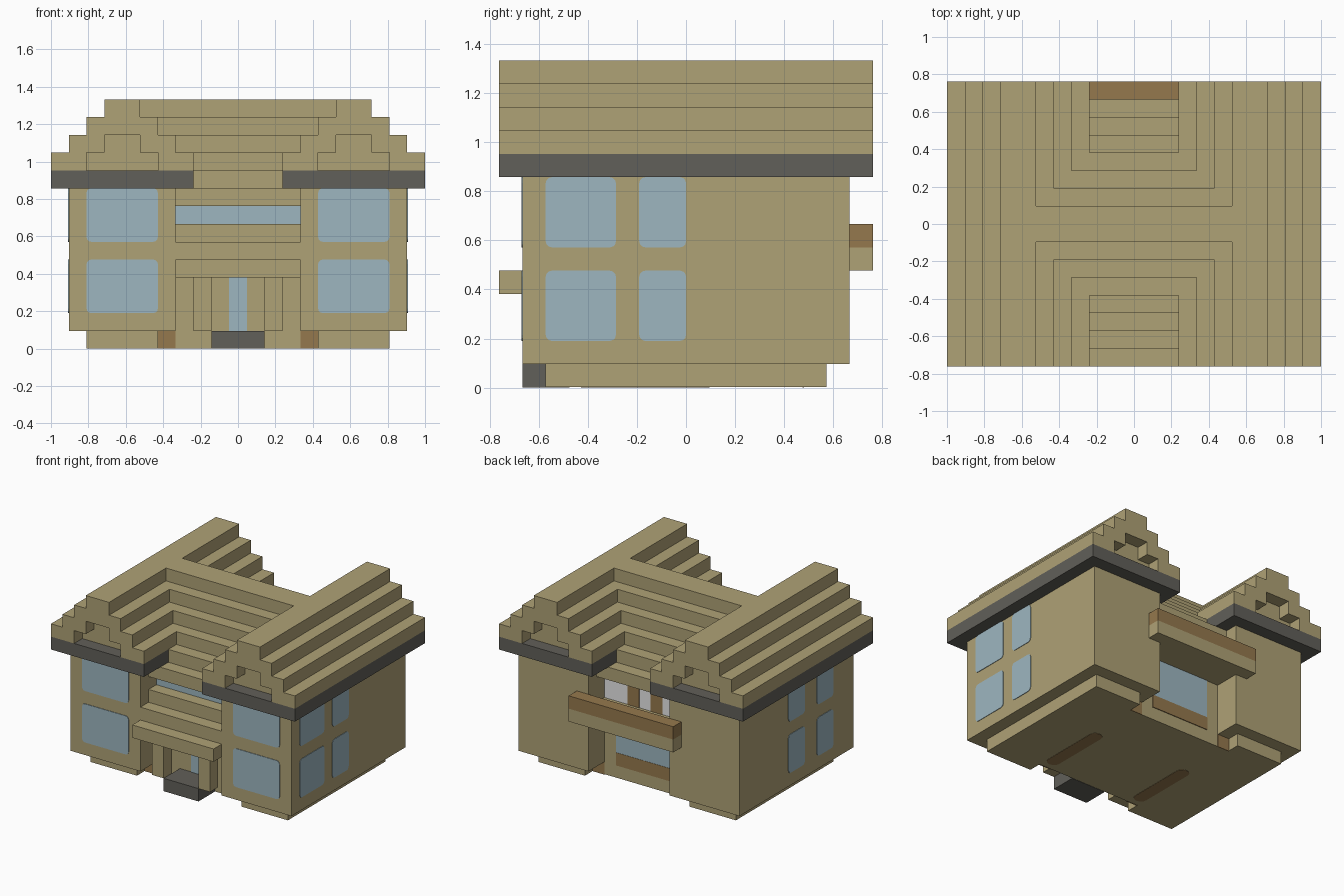
import bpy
import math

cube = bpy.data.objects.get("Cube")
if cube:
    bpy.data.objects.remove(cube, do_unlink=True)

U = 2 / 21  # one building block


def material(name, r, g, b):
    m = bpy.data.materials.new(name)
    m.use_nodes = True
    m.diffuse_color = (r, g, b, 1)
    node = next(n for n in m.node_tree.nodes if n.type == 'BSDF_PRINCIPLED')
    node.inputs["Base Color"].default_value = (r, g, b, 1)
    node.inputs["Roughness"].default_value = 0.8
    return m


SAND = material("sandstone", 0.43, 0.36, 0.18)
GREY = material("dark_stone", 0.12, 0.115, 0.10)
WOOD = material("brown_wood", 0.30, 0.19, 0.075)
GLASS = material("pale_blue_glass", 0.34, 0.47, 0.53)
WHITE = material("white_door", 0.92, 0.92, 0.92)


def add_mesh(name, verts, faces, mat):
    me = bpy.data.meshes.new(name)
    me.from_pydata([tuple(c * U for c in v) for v in verts], [], faces)
    me.materials.append(mat)
    ob = bpy.data.objects.new(name, me)
    bpy.context.collection.objects.link(ob)
    return ob


def box(name, x, y, z, mat=SAND):
    verts = [(a, b, c) for a in x for b in y for c in z]
    faces = [(0, 1, 3, 2), (4, 6, 7, 5), (0, 4, 5, 1),
             (2, 3, 7, 6), (0, 2, 6, 4), (1, 5, 7, 3)]
    return add_mesh(name, verts, faces, mat)


def both(name, x, y, z, mat=SAND):
    """Box on the left (+x) and its mirror on the right."""
    box("left_" + name, x, y, z, mat)
    box("right_" + name, (-x[1], -x[0]), y, z, mat)


def plate(name, a, b, place, mat, r=0.25):
    """Thin rounded plate; place maps (a, b, depth) to a position."""
    ring = []
    for i, (ca, cb) in enumerate(((a[1] - r, b[1] - r), (a[0] + r, b[1] - r),
                                  (a[0] + r, b[0] + r), (a[1] - r, b[0] + r))):
        for k in range(4):
            t = (i + k / 3) * math.pi / 2
            ring.append((ca + r * math.cos(t), cb + r * math.sin(t)))
    n = len(ring)
    verts = [place(p, q, d) for d in (0, 0.04) for p, q in ring]
    faces = [tuple(range(n))[::-1], tuple(range(n, 2 * n))]
    faces += [(i, (i + 1) % n, n + (i + 1) % n, n + i) for i in range(n)]
    return add_mesh(name, verts, faces, mat)


# Foundation, notched at the front and back
both("foundation", (4.5, 8.5), (-6, 6), (0.02, 1))
box("middle_foundation", (-4.5, 4.5), (-5, 5), (0.02, 1))
for end, s in (("front", -1), ("back", 1)):
    both(end + "_footing", (3.5, 4.5), sorted((s * 4.98, s * 5.04)), (0, 1), WOOD)
for side, s in (("left", 1), ("right", -1)):
    plate(side + "_floor_beam", (s * 4 - 0.5, s * 4 + 0.5), (-4.5, 1),
          lambda a, b, d: (a, b, 0.02 - d / 2), WOOD, 0.45)

# Walls: two wings and a recessed middle
both("wing", (3.5, 9.5), (-7, 7), (1, 9))
box("middle_walls", (-3.5, 3.5), (-5, 5), (1, 9))

# Wing windows
for row, z in (("lower", (2, 5)), ("upper", (6, 9))):
    for side, x in (("left", (4.5, 8.5)), ("right", (-8.5, -4.5))):
        plate(f"{row}_{side}_front_window", x, z, lambda a, b, d: (a, -7 - d, b), GLASS)
    for y in ((-6, -3), (-2, 0)):
        plate(row + "_left_side_window", y, z, lambda a, b, d: (9.5 + d, a, b), GLASS)
    for y in ((-4.5, -2.5), (-1, 1)):
        plate(row + "_right_side_window", y, z, lambda a, b, d: (-9.5 - d, a, b), GLASS)

# Front porch and stepped facade
box("front_step", (-1.5, 1.5), (-7, -5), (0, 1), GREY)
both("porch_pillar", (1.5, 2.5), (-7, -6), (1, 4))
box("porch_awning", (-3.5, 3.5), (-8, -5), (4, 5))
box("facade_ledge", (-3.5, 3.5), (-7, -5), (5, 6))
box("window_sill", (-3.5, 3.5), (-6, -5), (6, 7))
box("front_door_glass", (-0.5, 0.5), (-5.04, -4.98), (1, 4), GLASS)
box("front_strip_window", (-3.5, 3.5), (-5.04, -4.98), (7, 8), GLASS)

# Back window, door and balcony
box("back_window", (-2.5, 2.5), (4.98, 5.04), (2, 5), GLASS)
box("back_window_base", (-2.5, 2.5), (4.98, 5.06), (1, 2), WOOD)
box("balcony_door", (-3.5, 3.5), (4.98, 5.03), (6, 8), WHITE)
both("balcony_door_post", (0.5, 1.5), (4.98, 5.06), (6, 8), WOOD)
box("balcony_floor", (-3.5, 3.5), (5, 7), (5, 6))
box("balcony_edge", (-4.5, 4.5), (7, 8), (5, 6))
box("balcony_rail", (-4.5, 4.5), (7, 8), (6, 7), WOOD)

# Lower middle roof steps and the dark eaves
box("middle_eaves", (-3.5, 3.5), (-6, 6), (8, 9))
box("middle_roof_step", (-2.5, 2.5), (-5, 5), (9, 10))
both("eaves_slab", (2.5, 10.5), (-8, 8), (9, 10), GREY)

# Stepped roof: two ridges joined by a stepped bridge
for i in range(4):
    inner, outer, z = 2.5 + i, 10.5 - i, (10 + i, 11 + i)
    box("roof_bridge", (-inner, inner), (i - 4, 4 - i), z)
    if i < 2:  # gable ends have a stepped recess
        both("roof_ridge", (inner, outer), (-7, 7), z)
        for y in ((-8, -7), (7, 8)):
            both("gable_inner", (inner, 4.5 + i), y, z)
            both("gable_outer", (8.5 - i, outer), y, z)
    else:
        both("roof_ridge", (inner, outer), (-8, 8), z)
